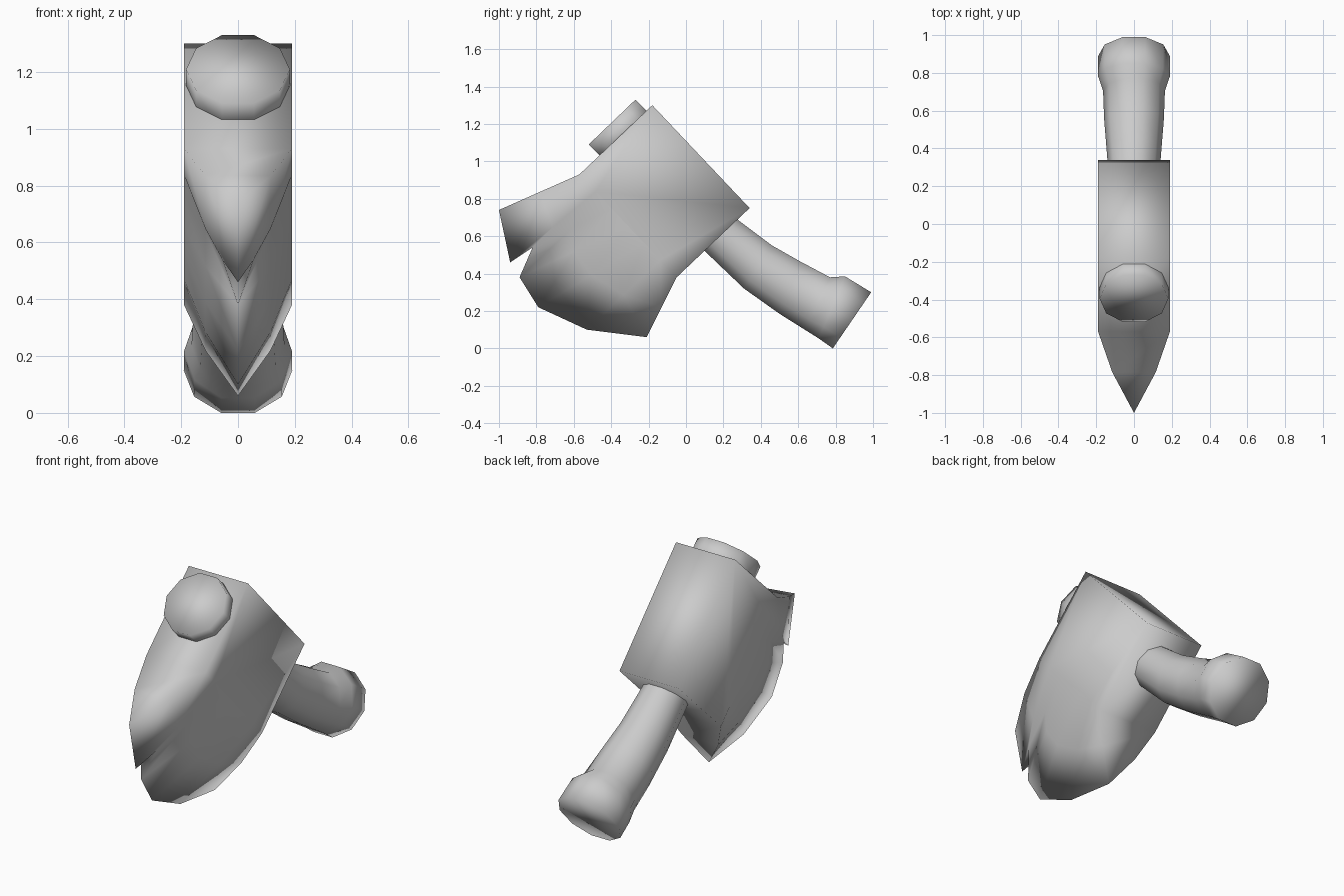
import bpy, bmesh, math
from mathutils import Vector

if "Cube" in bpy.data.objects:
    bpy.data.objects.remove(bpy.data.objects["Cube"])


def finish(bm, name):
    bmesh.ops.remove_doubles(bm, verts=bm.verts, dist=0.0005)
    bmesh.ops.dissolve_degenerate(bm, edges=bm.edges, dist=0.0005)
    bmesh.ops.recalc_face_normals(bm, faces=bm.faces)
    for f in bm.faces:
        f.smooth = True
    me = bpy.data.meshes.new(name)
    bm.to_mesh(me)
    bm.free()
    ob = bpy.data.objects.new(name, me)
    bpy.context.collection.objects.link(ob)
    return ob


# Axe head: thick block tapering to a notched cutting edge
HALF = 0.19
edge = [(-1.0, 0.74, 0), (-0.94, 0.46, 0), (-0.82, 0.54, 0.055), (-0.89, 0.38, 0),
        (-0.79, 0.22, 0), (-0.53, 0.10, 0), (-0.21, 0.06, 0)]   # y, z, half width
top_front, bottom_front = Vector((-0.57, 0.93)), Vector((-0.05, 0.38))
n = len(edge)
shoulder = [top_front.lerp(bottom_front, i / (n - 1)) for i in range(n)]

bm = bmesh.new()
sides = []
for s in (1, -1):
    def v(x, y, z):
        return bm.verts.new((s * x, y, z))
    a = [v(HALF, p.x, p.y) for p in shoulder]
    b = [v(0.115, (p.x + e[0]) / 2, (p.y + e[1]) / 2) for p, e in zip(shoulder, edge)]
    c = [v(e[2], e[0], e[1]) for e in edge]
    top, back = v(HALF, -0.18, 1.30), v(HALF, 0.34, 0.75)
    bm.faces.new(a + [back, top])
    for r0, r1 in ((a, b), (b, c)):
        for i in range(n - 1):
            bm.faces.new((r0[i], r1[i], r1[i + 1], r0[i + 1]))
    sides.append([top, a[0], b[0]] + c + [b[-1], a[-1], back])
# rim joining both sides
right, left = sides
for i in range(len(right)):
    j = (i + 1) % len(right)
    bm.faces.new((right[i], right[j], left[j], left[i]))
finish(bm, "axe_head")

# Curved handle with end knobs: ten-sided rings given by upper and lower outline points
stations = [
    ((-0.27, 1.33), (-0.52, 1.09)),
    ((-0.21, 1.27), (-0.46, 1.03)),
    ((-0.14, 1.12), (-0.33, 0.93)),
    ((0.28, 0.685), (0.09, 0.53)),
    ((0.46, 0.55), (0.31, 0.32)),
    ((0.61, 0.465), (0.50, 0.185)),
    ((0.77, 0.38), (0.64, 0.097)),
    ((0.85, 0.385), (0.71, 0.053)),
    ((0.99, 0.30), (0.785, 0.0)),
]
SIDES = 10
bm = bmesh.new()
rings = []
for up, low in stations:
    up, low = Vector(up), Vector(low)
    mid, axis = (up + low) / 2, (up - low).normalized()
    r = (up - low).length / 2 / math.sin(math.radians(72))
    ring = []
    for k in range(SIDES):
        ang = math.tau * k / SIDES
        p = mid + axis * r * math.sin(ang)
        ring.append(bm.verts.new((r * math.cos(ang), p.x, p.y)))
    rings.append(ring)
for r0, r1 in zip(rings, rings[1:]):
    for k in range(SIDES):
        m = (k + 1) % SIDES
        bm.faces.new((r0[k], r0[m], r1[m], r1[k]))
bm.faces.new(rings[0])
bm.faces.new(rings[-1])
finish(bm, "handle")
